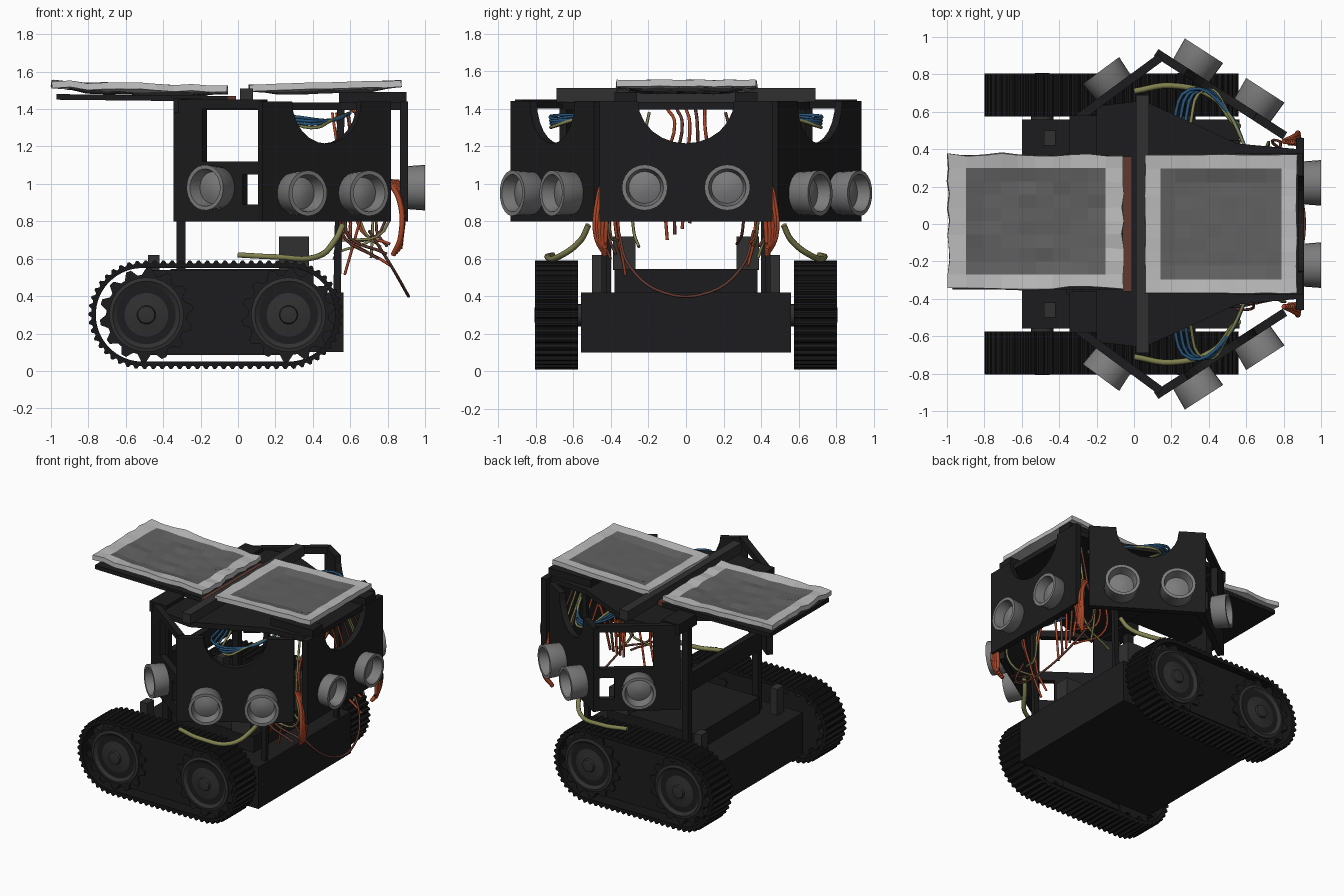
import bpy, bmesh, math, random
from mathutils import Vector

if "Cube" in bpy.data.objects:
    bpy.data.objects.remove(bpy.data.objects["Cube"])

random.seed(4)


def mat(name, *c):
    m = bpy.data.materials.new(name)
    m.diffuse_color = (*c, 1)
    m.use_nodes = True
    m.node_tree.nodes["Principled BSDF"].inputs["Base Color"].default_value = m.diffuse_color
    return m


BLACK = mat("black", .012, .012, .013)
RUBBER = mat("rubber", .008, .008, .009)
DARK = mat("dark grey", .03, .03, .03)
GREY = mat("sensor grey", .2, .2, .2)
LIGHT = mat("sheet rim", .5, .5, .5)
MID = mat("sheet centre", .12, .12, .12)
RED = mat("red wire", .4, .06, .02)
BROWN = mat("brown wire", .12, .04, .03)
GREEN = mat("olive wire", .22, .22, .08)
BLUE = mat("blue wire", .02, .09, .2)


def finish(name, bm, *mats, smooth=False):
    bmesh.ops.recalc_face_normals(bm, faces=bm.faces)
    me = bpy.data.meshes.new(name)
    bm.to_mesh(me)
    bm.free()
    ob = bpy.data.objects.new(name, me)
    bpy.context.collection.objects.link(ob)
    for m in mats:
        me.materials.append(m)
    if smooth:
        bpy.context.view_layer.objects.active = ob
        ob.select_set(True)
        bpy.ops.object.shade_smooth_by_angle(angle=math.radians(40))
        ob.select_set(False)
    return ob


def prism(name, pts, offset, m):
    """Extrude a planar 3D outline along offset."""
    bm = bmesh.new()
    f = bm.faces.new([bm.verts.new(p) for p in pts])
    r = bmesh.ops.extrude_face_region(bm, geom=[f])
    new = [v for v in r["geom"] if isinstance(v, bmesh.types.BMVert)]
    bmesh.ops.translate(bm, verts=new, vec=Vector(offset))
    if not any(f.is_valid and set(f.verts).isdisjoint(new) for f in bm.faces):
        bm.faces.new([v for v in bm.verts if v not in new])
    return finish(name, bm, m)


def box(name, x0, x1, y0, y1, z0, z1, m=BLACK):
    return prism(name, [(x0, y0, z0), (x1, y0, z0), (x1, y1, z0), (x0, y1, z0)], (0, 0, z1 - z0), m)


def lathe(name, prof, origin, axis, m, n=28):
    """Spin a (radius, height) profile around axis."""
    q = Vector((0, 0, 1)).rotation_difference(Vector(axis))
    bm = bmesh.new()
    rings = []
    for r, h in prof:
        rings.append([bm.verts.new(Vector(origin) + q @ Vector(
            (r * math.cos(i * math.tau / n), r * math.sin(i * math.tau / n), h))) for i in range(n)])
    for a, b in zip(rings, rings[1:]):
        for i in range(n):
            bm.faces.new((a[i], a[(i + 1) % n], b[(i + 1) % n], b[i]))
    bm.faces.new(rings[0])
    bm.faces.new(rings[-1])
    return finish(name, bm, m, smooth=True)


def wire(name, pts, r, m):
    cu = bpy.data.curves.new(name, "CURVE")
    cu.dimensions = "3D"
    cu.bevel_depth, cu.bevel_resolution, cu.resolution_u = r, 1, 5
    cu.use_fill_caps = True
    sp = cu.splines.new("BEZIER")
    sp.bezier_points.add(len(pts) - 1)
    for b, p in zip(sp.bezier_points, pts):
        b.co = p
        b.handle_left_type = b.handle_right_type = "AUTO"
    cu.materials.append(m)
    bpy.context.collection.objects.link(bpy.data.objects.new(name, cu))


# --- tracks ---
CX0, CX1, CZ = -.51, .27, .3


def stadium(d, r):
    """Point at fraction d around the track loop with radius r."""
    L, A = CX1 - CX0, math.pi * .29
    s = d * 2 * (L + A)
    if s < L:
        return CX0 + s, CZ + r
    if s < L + A:
        a = math.pi / 2 - (s - L) / .29
        return CX1 + r * math.cos(a), CZ + r * math.sin(a)
    if s < 2 * L + A:
        return CX1 - (s - L - A), CZ - r
    a = -math.pi / 2 - (s - 2 * L - A) / .29
    return CX0 + r * math.cos(a), CZ + r * math.sin(a)


def tread(name, s, ribs=72):
    bm = bmesh.new()
    rows = []
    for i in range(ribs * 4):
        ro = .29 if i % 4 in (1, 2) else .274
        prof = [(ro, .575), (ro, .805), (.25, .805), (.25, .575)]
        row = []
        for r, y in prof:
            x, z = stadium(i / (ribs * 4), r)
            row.append(bm.verts.new((x, s * y, z)))
        rows.append(row)
    for a, b in zip(rows, rows[1:] + rows[:1]):
        for k in range(4):
            bm.faces.new((a[k], a[(k + 1) % 4], b[(k + 1) % 4], b[k]))
    finish(name, bm, RUBBER)


for s, side in ((1, "back"), (-1, "front")):
    tread(side + "_tread", s)
    box(side + "_track_frame", -.5, .27, s * .61, s * .765, .085, .54)
    for x, w in ((-.49, "left"), (.27, "right")):
        gear = []
        for i in range(56):
            r, a = (.25 if i % 4 in (1, 2) else .215), i * math.tau / 56
            gear.append((x + r * math.cos(a), s * .6, CZ + r * math.sin(a)))
        prism(f"{side}_{w}_sprocket", gear, (0, s * .18, 0), BLACK)
        lathe(f"{side}_{w}_hub", [(.2, 0), (.2, .05), (.18, .055), (.15, .035), (.05, .05), (.045, .065), (.025, .068)],
              (x, s * .74, CZ), (0, s, 0), DARK)
        lathe(f"{side}_{w}_axle", [(.06, 0), (.06, .12)], (x, s * .5, CZ), (0, s, 0), DARK, 16)

# --- chassis ---
box("chassis", -.6, .565, -.56, .56, .1, .42)
box("raised_deck", -.36, .4, -.38, .38, .42, .545)
for s in (1, -1):
    box("deck_motor", .22, .38, s * .27, s * .39, .54, .72, DARK)
    box("corner_block", -.48, -.42, s * .42, s * .5, .42, .62, DARK)
    box("left_post", -.33, -.28, s * .4, s * .45, .42, 1.42)
    prism("right_post", [(.51, s * .42, .42), (.55, s * .42, .42), (.55, s * .45, .42), (.51, s * .45, .42)],
          (.02, 0, .98), BLACK)
box("post_crossbar", -.33, -.28, -.45, .45, .88, 1.02)

# --- sensor panels ---
def wall(name, a, b, outline, m=BLACK, t=.045):
    """Upright plate on line a-b; outline in (distance, z); grows inward."""
    a, b = Vector((*a, 0)), Vector((*b, 0))
    d = (b - a).normalized()
    n = Vector((d.y, -d.x, 0))
    if n.dot((a + b) / 2) > 0:
        n = -n
    prism(name, [a + d * u + Vector((0, 0, z)) for u, z in outline], n * t, m)
    return a, d, -n


def notched(w, z0=.8, z1=1.44, hw=.255):
    arc = [(w / 2 + hw * math.cos(t * math.pi / 12), z1 - .225 * math.sin(t * math.pi / 12)) for t in range(13)]
    return [(0, z0), (w, z0), (w, z1)] + arc + [(0, z1)]


def sensor(name, frame, u, z, length):
    a, d, n = frame
    lathe(name, [(.095, -.03), (.115, 0), (.122, length), (.1, length), (.085, length - .07), (.03, length - .05)],
          a + d * u + Vector((0, 0, z)), n, GREY, 24)


f = wall("right_panel", (.91, -.46), (.91, .46), notched(.92))
for u in (.24, .68):
    sensor("right_sensor", f, u, .98, .09)
for s, side in ((1, "back"), (-1, "front")):
    f = wall(side + "_panel", (.13, s * .935), (.82, s * .49), notched(.82, hw=.22))
    for u in (.21, .6):
        sensor(side + "_sensor", f, u, .95, .125)
    a, b = (-.345, s * .56), (.13, s * .91)
    rects = {"column": (0, .19, .8, 1.45), "top_bar": (.19, .59, 1.4, 1.45), "mid_bar": (.19, .59, 1.05, 1.12),
             "plate": (.19, .46, .8, 1.05), "sill": (.46, .59, .8, .89)}
    for k, (u0, u1, z0, z1) in rects.items():
        f = wall(f"{side}_left_{k}", a, b, [(u0, z0), (u1, z0), (u1, z1), (u0, z1)])
    sensor(side + "_left_sensor", f, .29, .98, .11)
    # arms tying the walls to the frame
    box(side + "_arm", -.345, -.2, s * .36, s * .58, 1.38, 1.46)
    box(side + "_rail", .54, .9, s * .26, s * .38, 1.43, 1.49)

# --- top deck and beam ---
half = [(-.2, .63), (.05, .66), (.55, .43), (.88, .4)]
prism("top_deck", [(x, y, 1.395) for x, y in half] + [(x, -y, 1.395) for x, y in reversed(half)], (0, 0, .04), BLACK)
box("cross_beam", .01, .08, -.69, .69, 1.435, 1.51, DARK)
box("orange_strip", -.06, -.01, -.36, .36, 1.44, 1.47, BROWN)
prism("left_sheet_tray", [(-.97, -.35, 1.45), (-.06, -.35, 1.44), (-.06, .37, 1.44), (-.97, .37, 1.45)],
      (0, 0, .03), BLACK)

# --- crumpled top sheets ---
def sheet(name, x0, x1, y0, y1, za, zb, wob):
    n = 10
    bm = bmesh.new()
    g = []
    for i in range(n + 1):
        row = []
        for j in range(n + 1):
            u, v = i / n, j / n
            edge = min(i, j, n - i, n - j)
            x, y = x0 + (x1 - x0) * u, y0 + (y1 - y0) * v
            z = za + (zb - za) * u - (0, .006, .022)[min(edge, 2)] + random.uniform(-wob, wob)
            if edge == 0:
                x, y = x + random.uniform(-wob, wob), y + random.uniform(-wob, wob)
            row.append(bm.verts.new((x, y, z)))
        g.append(row)
    for i in range(n):
        for j in range(n):
            q = bm.faces.new((g[i][j], g[i + 1][j], g[i + 1][j + 1], g[i][j + 1]))
            q.material_index = 0 if min(i, j, n - 1 - i, n - 1 - j) < 1 else 1
    ob = finish(name, bm, LIGHT, MID)
    md = ob.modifiers.new("thickness", "SOLIDIFY")
    md.thickness, md.offset = .035, -1


sheet("left_sheet", -.99, -.06, -.34, .37, 1.55, 1.52, .008)
sheet("right_sheet", .06, .87, -.37, .37, 1.53, 1.553, .003)

# --- wiring ---
for s in (1, -1):
    for k in range(5):
        o = k * .012
        wire("red_cable", [(.8 + o, s * .44, 1.02), (.86 + o / 2, s * (.47 - o), .92), (.87, s * (.48 - o), .72 - o),
                           (.83 + o, s * .43, .62 + o)], .014, RED)
    wire("olive_wire", [(0, s * .71, .62), (.2, s * .74, .61), (.42, s * .68, .61), (.52, s * .56, .7),
                        (.56, s * .52, .78)], .016, GREEN)
    for k in range(6):
        y, x = s * random.uniform(.25, .45), random.uniform(.5, .75)
        wire("hanging_wire", [(x, y * .7, 1.38), (x + .05, y, 1.0), (x + random.uniform(-.05, .1), y, .75),
                              (random.uniform(.5, .85), y * .9, random.uniform(.5, .7))], .008,
             (BROWN, RED, GREEN)[k % 3])
    for k in range(4):
        wire("blue_wire", [(.2 + .03 * k, s * .5, 1.37), (.3 + .03 * k, s * .72, 1.36 - .02 * k), (.5, s * .6, 1.34),
                           (.6, s * .4, 1.38)], .009, GREEN if k == 3 else BLUE)
wire("front_loop_wire", [(.7, -.36, .75), (.82, -.3, .56), (.9, -.12, .42), (.9, .12, .42), (.82, .3, .56),
                         (.7, .36, .75)], .008, BROWN)
for k in range(5):
    wire("centre_wire", [(.6, -.1 + .05 * k, 1.4), (.7, -.06 + .04 * k, 1.32), (.62, -.12 + .06 * k, 1.1),
                         (.6, -.1 + .04 * k, .7 + .03 * k)], .009, (RED, BROWN)[k % 2])
